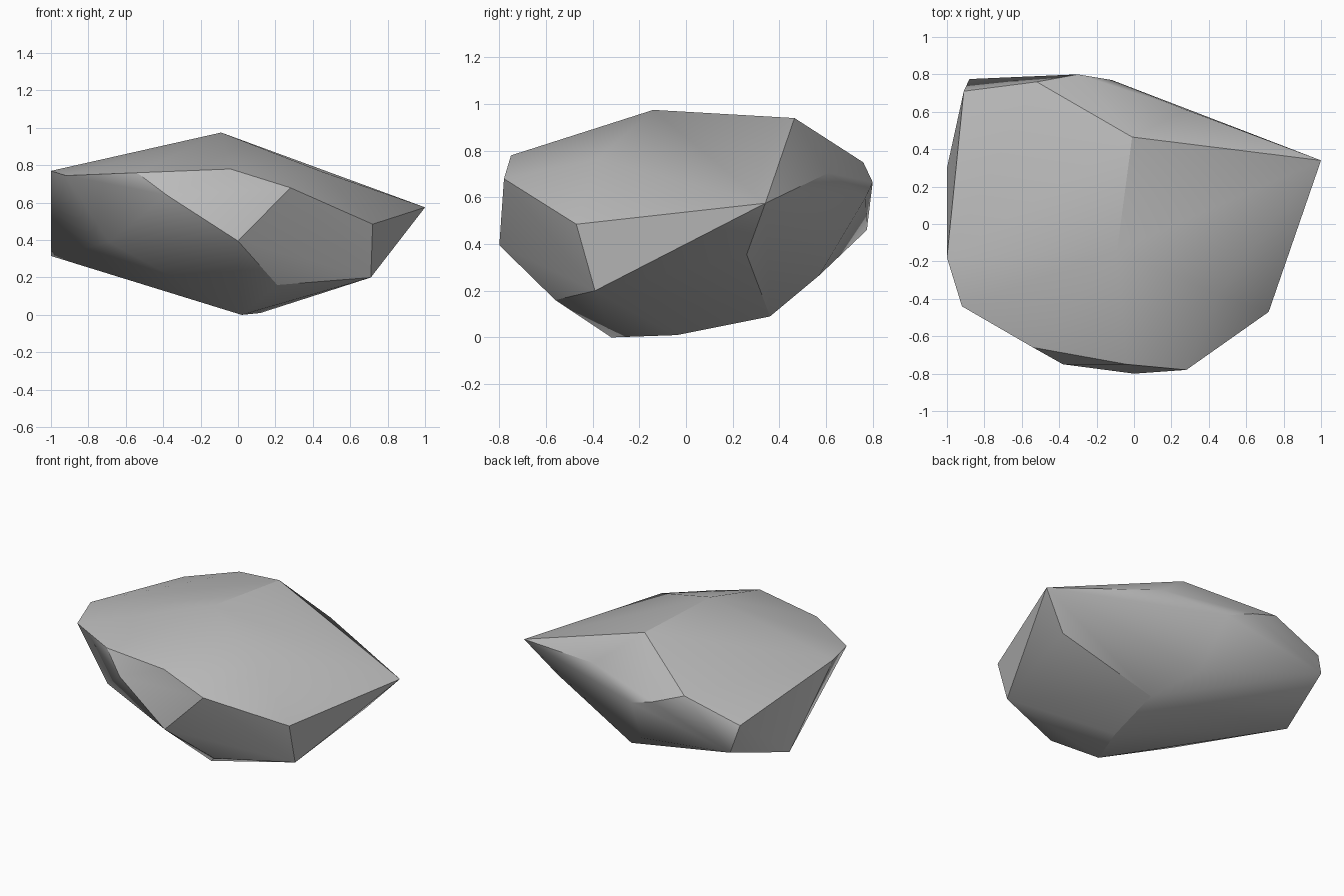
import bpy
import bmesh
import math

# Remove the default cube
default_cube = bpy.data.objects.get("Cube")
if default_cube:
    bpy.data.objects.remove(default_cube, do_unlink=True)


def flat_material(name, colour):
    """Make a plain single colour material."""
    material = bpy.data.materials.new(name)
    material.use_nodes = True
    material.diffuse_color = colour
    shader = material.node_tree.nodes["Principled BSDF"]
    shader.inputs["Base Color"].default_value = colour
    shader.inputs["Roughness"].default_value = 0.9
    return material


def hull_object(name, corners, material):
    """Wrap a closed chiselled skin around the corner points."""
    mesh = bpy.data.meshes.new(name)
    bm = bmesh.new()
    for corner in corners:
        bm.verts.new(corner)
    hull = bmesh.ops.convex_hull(bm, input=bm.verts[:])
    inside = {v for v in hull["geom_interior"] + hull["geom_unused"]
              if isinstance(v, bmesh.types.BMVert)}
    bmesh.ops.delete(bm, geom=list(inside), context="VERTS")
    bmesh.ops.recalc_face_normals(bm, faces=bm.faces[:])
    bm.to_mesh(mesh)
    bm.free()
    mesh.materials.append(material)
    obj = bpy.data.objects.new(name, mesh)
    bpy.context.collection.objects.link(obj)
    return obj


# Peak ridge and sloping top
crown = [(-.09, -.14, .975), (-.01, .465, .94), (.45, -.38, .765)]

# Upper rim, running round from the front
rim = [(-.04, -.75, .78), (-.54, -.66, .76), (-.92, -.44, .745),
       (-1, -.18, .77), (-.91, .71, .63), (-.52, .76, .75),
       (-.3, .8, .665), (-.12, .77, .6), (.28, .61, .705),
       (1, .34, .575), (.72, -.47, .485), (.28, -.78, .68)]

# Chipped flanks below the rim
flanks = [(-.38, -.75, .64), (0, -.8, .395), (-.69, -.44, .39),
          (-1, .3, .315), (-.88, .775, .46), (.8, .26, .355),
          (.71, -.39, .2)]

# Underside keel
keel = [(.21, -.56, .16), (.02, -.32, 0), (.12, -.04, .01),
        (.165, .36, .09), (-.06, .57, .265)]

stone = flat_material("stone grey", (.5, .5, .5, 1))
boulder = hull_object("boulder", crown + rim + flanks + keel, stone)

# Soft shading across shallow facets, crisp along the strong edges
bpy.ops.object.select_all(action="DESELECT")
boulder.select_set(True)
bpy.context.view_layer.objects.active = boulder
bpy.ops.object.shade_smooth_by_angle(angle=math.radians(30))
